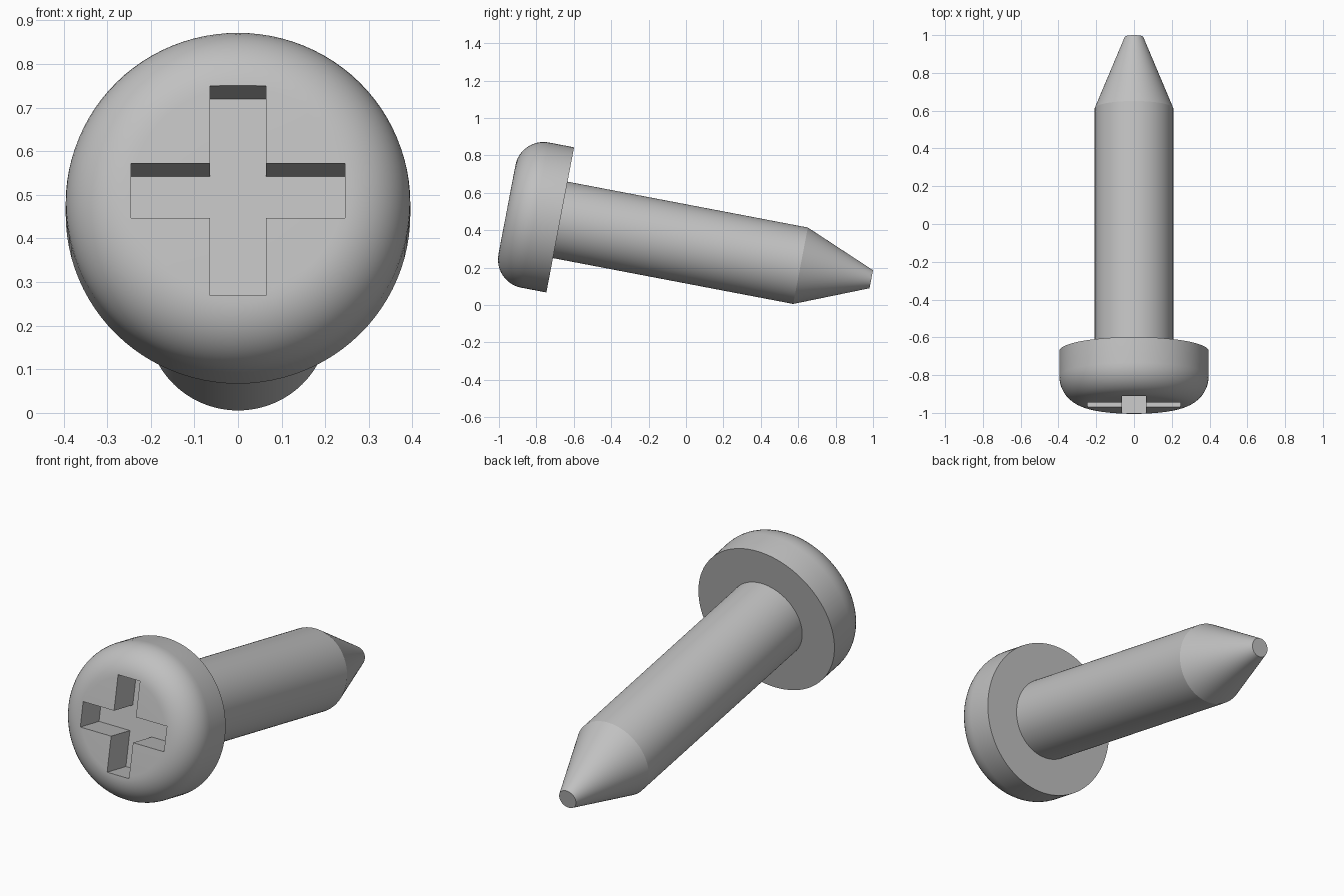
import bpy, bmesh, math
from mathutils import Matrix, Vector

cube = bpy.data.objects.get("Cube")
if cube:
    bpy.data.objects.remove(cube, do_unlink=True)

SEGMENTS = 96
TILT = math.radians(10.8)
HEAD_R, HEAD_DEPTH, FILLET = 0.395, 0.29, 0.153
SHAFT_R, SHAFT_LEN = 0.208, 1.308
TIP_R, TIP_END = 0.049, 1.693
SLOT_LONG, SLOT_HALF, SLOT_DEPTH = 0.245, 0.064, 0.16

# Local +z runs along the screw from head to tip; the head's underside is z = 0
placement = (Matrix.Translation((0, -0.6725, 0.455))
             @ Matrix.Rotation(-(math.pi / 2 + TILT), 4, 'X'))

steel = bpy.data.materials.new("grey steel")
steel.use_nodes = True
colour = (0.53, 0.53, 0.53, 1)
steel.diffuse_color = colour
steel.node_tree.nodes["Principled BSDF"].inputs["Base Color"].default_value = colour


def make_object(name, bm):
    bmesh.ops.recalc_face_normals(bm, faces=bm.faces)
    mesh = bpy.data.meshes.new(name)
    bm.to_mesh(mesh)
    bm.free()
    mesh.materials.append(steel)
    obj = bpy.data.objects.new(name, mesh)
    bpy.context.collection.objects.link(obj)
    obj.matrix_world = placement
    return obj


def lathe(name, profile):
    """Closed solid of revolution from (radius, z) points, capped at both ends."""
    bm = bmesh.new()
    rings = []
    for r, z in profile:
        rings.append([bm.verts.new((r * math.cos(a), r * math.sin(a), z))
                      for a in (math.tau * i / SEGMENTS for i in range(SEGMENTS))])
    for low, high in zip(rings, rings[1:]):
        for i in range(SEGMENTS):
            j = (i + 1) % SEGMENTS
            bm.faces.new((low[i], low[j], high[j], high[i]))
    bm.faces.new(rings[0])
    bm.faces.new(rings[-1])
    return make_object(name, bm)


# Screw body: rounded pan head, straight shaft, blunt conical tip
profile = []
for k in range(13):
    a = math.pi / 2 * k / 12
    profile.append((HEAD_R - FILLET + FILLET * math.sin(a),
                    FILLET - HEAD_DEPTH - FILLET * math.cos(a)))
profile += [(HEAD_R, 0), (SHAFT_R, 0), (SHAFT_R, SHAFT_LEN), (TIP_R, TIP_END)]
screw = lathe("screw", profile)

# Cross-shaped cutter for the driver recess
bm = bmesh.new()
corner = [(SLOT_LONG, -SLOT_HALF), (SLOT_LONG, SLOT_HALF), (SLOT_HALF, SLOT_HALF)]
outline = []
for quarter in range(4):
    turn = Matrix.Rotation(quarter * math.pi / 2, 3, 'Z')
    outline += [turn @ Vector((x, y, SLOT_DEPTH - HEAD_DEPTH)) for x, y in corner]
floor = bm.faces.new([bm.verts.new(p) for p in outline])
extruded = bmesh.ops.extrude_face_region(bm, geom=[floor], use_keep_orig=True)
bmesh.ops.translate(bm, vec=(0, 0, -SLOT_DEPTH - 0.1),
                    verts=[g for g in extruded["geom"] if isinstance(g, bmesh.types.BMVert)])
cutter = make_object("recess_cutter", bm)
cutter.hide_render = True

# Cut the recess, then smooth the rounded surfaces
bpy.context.view_layer.update()
cut = screw.modifiers.new("recess", 'BOOLEAN')
cut.operation = 'DIFFERENCE'
cut.solver = 'EXACT'
cut.object = cutter
bpy.ops.object.select_all(action='DESELECT')
screw.select_set(True)
bpy.context.view_layer.objects.active = screw
bpy.ops.object.modifier_apply(modifier=cut.name)
bpy.data.objects.remove(cutter, do_unlink=True)
bpy.ops.object.shade_smooth_by_angle(angle=math.radians(20))
